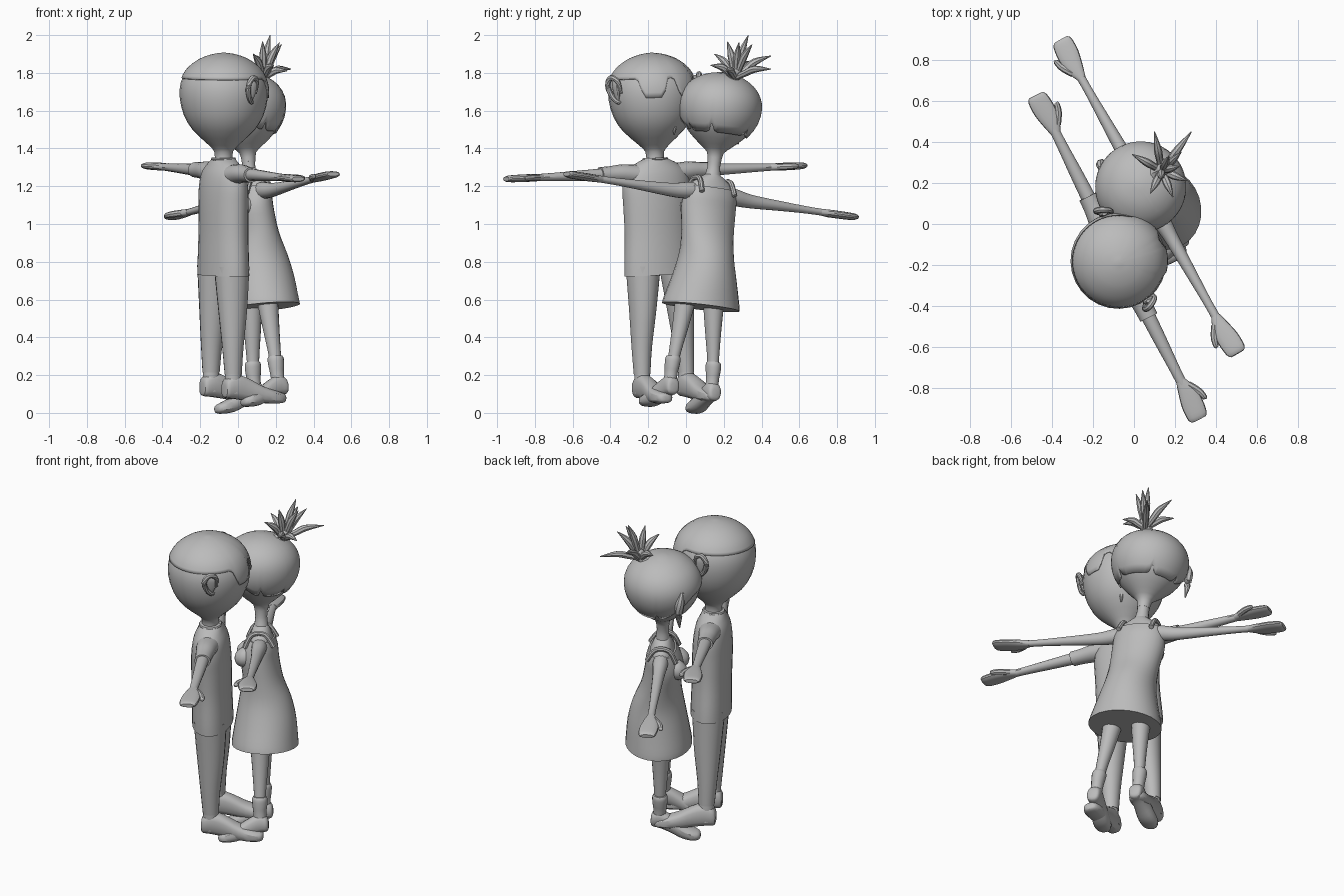
import bpy, bmesh, math
from mathutils import Vector, Matrix

grey = bpy.data.materials.new("plain grey")
grey.diffuse_color = (0.5, 0.5, 0.5, 1)


def frame(origin, left, up):
    """Placement of one figure: local x = its left, local -y = its front."""
    x = Vector(left).normalized()
    z = Vector(up)
    z = (z - x * z.dot(x)).normalized()
    y = z.cross(x)
    m = Matrix((x, y, z)).transposed().to_4x4()
    m.translation = origin
    return m


MAN = frame((-0.08, -0.105, 0), (-0.45, 0.893, 0.04), (0, -0.038, 1))
WOMAN = frame((0.16, 0.01, 0), (0.49, -0.87, 0.13), (-0.082, 0.112, 0.99))


def finish(name, bm, m, angle=25):
    bmesh.ops.recalc_face_normals(bm, faces=bm.faces)
    me = bpy.data.meshes.new(name)
    bm.to_mesh(me)
    bm.free()
    me.transform(m)
    me.materials.append(grey)
    ob = bpy.data.objects.new(name, me)
    bpy.context.collection.objects.link(ob)
    return ob


def dense(st, k=3):
    """Catmull-Rom refinement of a list of stations."""
    out = []
    for i in range(len(st) - 1):
        p = [st[max(i - 1, 0)], st[i], st[i + 1], st[min(i + 2, len(st) - 1)]]
        for j in range(k):
            t = j / k
            out.append([0.5 * (2 * b + (c - a) * t + (2 * a - 5 * b + 4 * c - d) * t * t
                               + (3 * b - a - 3 * c + d) * t ** 3) for a, b, c, d in zip(*p)])
    return out + [list(st[-1])]


def skin(rings, name, m):
    """Join vertex rings to a closed surface."""
    bm = bmesh.new()
    vs = [[bm.verts.new(p) for p in r] for r in rings]
    n = len(vs[0])
    for a, b in zip(vs, vs[1:]):
        for i in range(n):
            bm.faces.new((a[i], a[(i + 1) % n], b[(i + 1) % n], b[i]))
    bm.faces.new(vs[0][::-1])
    bm.faces.new(vs[-1])
    return finish(name, bm, m)


def loft(name, m, axis, stations, n=24, k=3, power=1.0):
    """Stations along an axis: (position, centre1, centre2, radius1, radius2)."""
    rings = []
    for t, c1, c2, r1, r2 in dense(stations, k):
        ring = []
        for i in range(n):
            a = 2 * math.pi * i / n
            c, s = math.cos(a), math.sin(a)
            u = c1 + r1 * math.copysign(abs(c) ** power, c)
            v = c2 + r2 * math.copysign(abs(s) ** power, s)
            ring.append({"x": (t, u, v), "y": (u, t, v), "z": (u, v, t)}[axis])
        rings.append(ring)
    return skin(rings, name, m)


def tube(name, m, pts, n=8, k=4):
    """Round tube through points (x, y, z, radius)."""
    d = dense(pts, k)
    rings = []
    for i, p in enumerate(d):
        tan = Vector(d[min(i + 1, len(d) - 1)][:3]) - Vector(d[max(i - 1, 0)][:3])
        q = tan.to_track_quat("Z", "Y")
        rings.append([Vector(p[:3]) + q @ Vector((p[3] * math.cos(6.28319 * j / n),
                                                   p[3] * math.sin(6.28319 * j / n), 0)) for j in range(n)])
    return skin(rings, name, m)


def head(name, m, prof):
    return loft(name, m, "z", [(z, 0, 0, r, r) for z, r in prof], 28, 2)


def hair_cap(name, m, prof, bottom, off, n=72, rows=14):
    """Thin shell over a head, its lower edge set per angle (0 = front)."""
    d = dense(prof, 6)

    def rad(z):
        for (z0, r0), (z1, r1) in zip(d, d[1:]):
            if z0 <= z <= z1:
                return r0 + (r1 - r0) * (z - z0) / max(z1 - z0, 1e-6)
        return 0.0
    top = prof[-1][0]
    bm = bmesh.new()
    grid = []
    for j in range(rows):
        row = []
        for i in range(n):
            a = 2 * math.pi * i / n
            lo = bottom(math.degrees(a if a <= math.pi else a - 2 * math.pi))
            z = lo + (top - lo) * math.sin(j / (rows - 1) * math.pi / 2)
            r = rad(z) + off
            row.append(bm.verts.new((r * math.sin(a), -r * math.cos(a), z + off * j / rows)))
        grid.append(row)
    for a, b in zip(grid, grid[1:]):
        for i in range(n):
            bm.faces.new((a[i], a[(i + 1) % n], b[(i + 1) % n], b[i]))
    bm.faces.new(grid[-1])
    ob = finish(name, bm, m)
    sol = ob.modifiers.new("thickness", "SOLIDIFY")
    sol.thickness = 0.008
    return ob


def step(x, a, b):
    t = min(max((x - a) / (b - a), 0), 1)
    return t * t * (3 - 2 * t)


def hand(name, m, s, z):
    loft(name, m, "x", [(s * .67, 0, z, .022, .018), (s * .73, -.004, z, .043, .02), (s * .80, 0, z, .054, .02),
                        (s * .865, .004, z, .05, .018), (s * .885, .004, z, .036, .011)], 16, 3, .85)
    tube(name + "_thumb", m, [(s * .71, -.025, z, .018), (s * .76, -.056, z, .017),
                              (s * .80, -.068, z, .013), (s * .81, -.069, z, .005)])


# ---------------- man ----------------
man_head = [(1.34, .047), (1.385, .05), (1.42, .08), (1.50, .165), (1.58, .212), (1.67, .233), (1.75, .228),
            (1.82, .192), (1.87, .128), (1.895, .06), (1.903, .005)]
head("man_head", MAN, man_head)
hair_cap("man_hair", MAN, man_head,
         lambda a: 1.775 - .105 * step(abs(a), 3, 14) * (1 - step(abs(a), 34, 48)), .006)
loft("shirt", MAN, "z", [(.73, 0, 0, .205, .115), (.80, 0, 0, .202, .114), (.95, 0, 0, .192, .112),
                         (1.10, 0, 0, .193, .113), (1.20, 0, 0, .195, .108), (1.27, 0, 0, .178, .095),
                         (1.315, 0, 0, .13, .075), (1.345, 0, 0, .07, .06), (1.352, 0, 0, .05, .05)], 28)
tube("collar", MAN, [(.062 * math.cos(i * math.pi / 8), .058 * math.sin(i * math.pi / 8), 1.345, .008)
                     for i in range(17)], 6, 2)
for s, side in ((1, "left"), (-1, "right")):
    loft(side + "_sleeve", MAN, "x", [(s * .12, 0, 1.265, .065, .055), (s * .2, 0, 1.275, .056, .05),
                                      (s * .27, 0, 1.275, .048, .043), (s * .33, 0, 1.275, .046, .041)], 16)
    loft(side + "_man_arm", MAN, "x", [(s * .3, 0, 1.275, .036, .034), (s * .45, 0, 1.275, .032, .028),
                                       (s * .6, 0, 1.275, .026, .022), (s * .7, 0, 1.275, .024, .019)], 14)
    hand(side + "_man_hand", MAN, s, 1.275)
    # trouser leg
    loft(side + "_trouser_leg", MAN, "z", [(.21, s * .13, .005, .044, .046), (.35, s * .125, .005, .054, .057),
                                           (.55, s * .112, 0, .072, .078), (.78, s * .098, 0, .093, .095)], 18)
    # shoe, toe slightly lower than the heel
    loft(side + "_man_ankle", MAN, "z", [(.11, s * .13, .005, .045, .05), (.23, s * .13, .005, .04, .042)], 16)
    loft(side + "_man_shoe", MAN, "y", [(.06, s * .13, .125, .025, .025), (.05, s * .13, .135, .042, .05),
                                        (0, s * .13, .145, .047, .066), (-.07, s * .133, .13, .047, .062),
                                        (-.16, s * .138, .10, .052, .045), (-.24, s * .14, .085, .052, .034),
                                        (-.285, s * .14, .08, .036, .024), (-.295, s * .14, .08, .012, .01)],
         16, 3, .75)
    # C-shaped ear with a filled middle
    tube(side + "_ear_rim", MAN, [(s * .222, -.075, 1.70, .008), (s * .24, -.075, 1.765, .013),
                                  (s * .262, -.04, 1.785, .015), (s * .268, -.012, 1.745, .015),
                                  (s * .252, -.022, 1.69, .014), (s * .23, -.048, 1.655, .012),
                                  (s * .215, -.06, 1.66, .006)])
    loft(side + "_ear_middle", MAN, "z", [(1.665, s * .228, -.045, .008, .01), (1.70, s * .233, -.045, .013, .026),
                                          (1.75, s * .24, -.045, .013, .03), (1.78, s * .238, -.045, .008, .012)], 12)

# ---------------- woman ----------------
woman_head = [(1.34, .036), (1.39, .045), (1.43, .09), (1.49, .155), (1.56, .198), (1.63, .212), (1.69, .202),
              (1.745, .165), (1.785, .105), (1.802, .05), (1.808, .005)]
head("woman_head", WOMAN, woman_head)


def hair_edge(a):
    b = abs(a)
    notch = sum(.045 * max(0, 1 - abs(a - c) / 6) for c in (-150, 140, -95, 95))
    return 1.64 - .155 * step(b, 25, 95) + notch


hair_cap("woman_hair", WOMAN, woman_head, hair_edge, .01)
loft("woman_neck", WOMAN, "z", [(1.2, 0, 0, .06, .05), (1.27, 0, 0, .042, .04), (1.32, 0, 0, .034, .034),
                                (1.38, 0, 0, .04, .04)], 16)
loft("woman_chest", WOMAN, "z", [(1.05, 0, 0, .14, .09), (1.15, 0, 0, .145, .085), (1.21, 0, 0, .125, .065),
                                 (1.25, 0, 0, .075, .05), (1.27, 0, 0, .042, .04)], 20)
loft("dress", WOMAN, "z", [(.565, 0, .02, .212, .19), (.60, 0, .02, .205, .187), (.72, 0, .025, .172, .172),
                           (.84, 0, .022, .146, .148), (.96, 0, .008, .146, .115), (1.08, 0, -.01, .155, .11),
                           (1.15, 0, -.005, .152, .098), (1.2, 0, 0, .138, .078)], 28)
for s, side in ((1, "left"), (-1, "right")):
    # shoulder strap and bust
    tube(side + "_strap", WOMAN, [(s * .1, -.085, 1.16, .014), (s * .095, -.045, 1.235, .014),
                                  (s * .095, .03, 1.24, .014), (s * .1, .08, 1.17, .014)])
    loft(side + "_bust", WOMAN, "y", [(-.145, s * .065, 1.09, .01, .01), (-.135, s * .065, 1.09, .035, .035),
                                      (-.1, s * .065, 1.095, .058, .058), (-.05, s * .06, 1.1, .06, .06)], 16)
    loft(side + "_woman_arm", WOMAN, "x", [(s * .09, 0, 1.175, .045, .045), (s * .16, 0, 1.168, .042, .044),
                                           (s * .25, 0, 1.16, .034, .036), (s * .45, 0, 1.16, .026, .025),
                                           (s * .6, 0, 1.16, .021, .019), (s * .7, 0, 1.16, .022, .018)], 14)
    hand(side + "_woman_hand", WOMAN, s, 1.16)
    loft(side + "_woman_leg", WOMAN, "z", [(.2, s * .125, 0, .028, .03), (.3, s * .118, 0, .031, .034),
                                           (.45, s * .1, 0, .043, .046), (.62, s * .083, 0, .058, .06)], 16)
    # ankle boot: cuff, foot and heel
    loft(side + "_boot_cuff", WOMAN, "z", [(.1, s * .128, .005, .034, .036), (.19, s * .127, 0, .034, .037),
                                           (.23, s * .126, 0, .038, .042), (.27, s * .124, 0, .041, .044),
                                           (.287, s * .123, 0, .035, .038)], 16)
    loft(side + "_boot_foot", WOMAN, "y", [(.05, s * .128, .12, .02, .02), (.04, s * .128, .125, .036, .042),
                                           (0, s * .128, .13, .04, .055), (-.06, s * .132, .105, .043, .052),
                                           (-.13, s * .138, .068, .05, .043), (-.19, s * .142, .05, .05, .032),
                                           (-.225, s * .143, .044, .034, .022), (-.235, s * .143, .043, .01, .008)],
         16, 3, .8)
    # hanging side lock of hair
    tube(side + "_hair_lock", WOMAN, [(s * .17, -.125, 1.68, .012), (s * .193, -.115, 1.62, .026),
                                      (s * .2, -.11, 1.54, .02), (s * .195, -.115, 1.46, .003)])

# tuft of pointed strands on top of her head (world positions)
base = Vector((.135, .26, 1.775))
tube("tuft_base", Matrix(), [(.09, .235, 1.74, .05), (.125, .255, 1.785, .034), (.145, .27, 1.82, .03),
                             (.15, .275, 1.835, .01)], 10)
tips = [(.17, .33, 2.0), (.13, .22, 1.965), (.28, .45, 1.82), (.10, .45, 1.89), (-.01, .34, 1.86),
        (.26, .21, 1.81), (.19, .13, 1.84), (.23, .35, 1.95), (.08, .15, 1.90), (.22, .28, 1.96)]
for i, t in enumerate(tips):
    t = Vector(t)
    mid = base.lerp(t, .55) + Vector((0, 0, .02))
    tube("tuft_strand_%d" % (i + 1), Matrix(), [(*base, .016), (*base.lerp(mid, .5), .018), (*mid, .019), (*t, .002)])

# smooth shading inside parts, crisp at real edges
bpy.ops.object.select_all(action="SELECT")
bpy.context.view_layer.objects.active = bpy.context.selected_objects[0]
bpy.ops.object.shade_smooth_by_angle(angle=math.radians(30))
